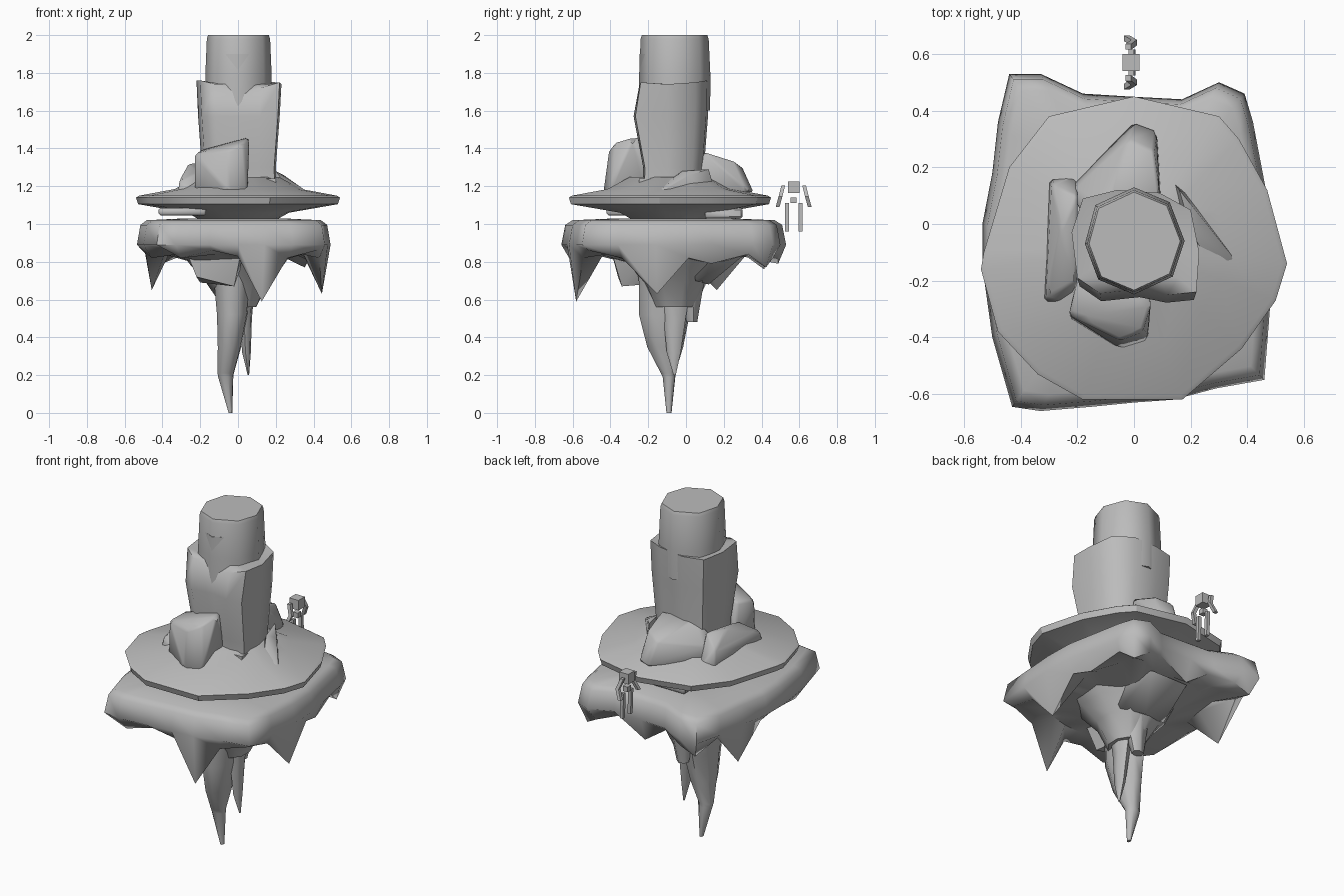
import bpy, bmesh, math
from mathutils import Vector

stone = bpy.data.materials.new("grey_stone")
stone.diffuse_color = (0.5, 0.5, 0.5, 1)


def finish(bm, name, angle=35):
    bmesh.ops.recalc_face_normals(bm, faces=bm.faces)
    me = bpy.data.meshes.new(name)
    bm.to_mesh(me)
    bm.free()
    ob = bpy.data.objects.new(name, me)
    bpy.context.collection.objects.link(ob)
    me.materials.append(stone)
    bpy.ops.object.select_all(action='DESELECT')
    ob.select_set(True)
    bpy.context.view_layer.objects.active = ob
    if angle:
        bpy.ops.object.shade_smooth_by_angle(angle=math.radians(angle))
    return ob


def loft(name, rings, angle=35):
    """Skin a stack of equal-length point rings and cap both ends."""
    bm = bmesh.new()
    rows = [[bm.verts.new(p) for p in r] for r in rings]
    n = len(rows[0])
    for a, b in zip(rows, rows[1:]):
        for i in range(n):
            j = (i + 1) % n
            bm.faces.new((a[i], a[j], b[j], b[i]))
    bm.faces.new(rows[0])
    bm.faces.new(rows[-1])
    return finish(bm, name, angle)


def hull(name, pts, angle=45, bevel=0.0):
    bm = bmesh.new()
    for p in pts:
        bm.verts.new(p)
    res = bmesh.ops.convex_hull(bm, input=bm.verts)
    junk = {e for k in ("geom_interior", "geom_unused") for e in res[k]
            if isinstance(e, bmesh.types.BMVert)}
    bmesh.ops.delete(bm, geom=list(junk), context='VERTS')
    if bevel:
        bmesh.ops.dissolve_limit(bm, angle_limit=0.1, verts=bm.verts, edges=bm.edges)
        bmesh.ops.bevel(bm, geom=list(bm.edges), offset=bevel, segments=1,
                        affect='EDGES', clamp_overlap=True)
    return finish(bm, name, angle)


def ring(outline, s, z, c):
    return [(c[0] + (p[0] - c[0]) * s, c[1] + (p[1] - c[1]) * s, z) for p in outline]


def spike(name, levels, n=7):
    """Stalactite from (x, y, z, rx, ry) levels."""
    loft(name, [[(x + rx * math.cos(math.tau * i / n + 0.3),
                  y + ry * math.sin(math.tau * i / n + 0.3), z) for i in range(n)]
                for x, y, z, rx, ry in levels], 60)


# island slab: outline x, y and the depth of the ragged skirt
skirt = [(-.43, -.645, .87), (-.33, -.66, .82), (-.15, -.645, .86), (0, -.63, .83),
         (.14, -.62, .59), (.29, -.58, .82), (.46, -.55, .86), (.475, -.36, .82),
         (.49, -.16, .63), (.485, .02, .82), (.46, .15, .79), (.42, .36, .84),
         (.39, .46, .77), (.3, .5, .82), (.17, .44, .87), (-.02, .45, .76),
         (-.18, .46, .86), (-.33, .53, .83), (-.44, .53, .79), (-.48, .36, .85),
         (-.5, .18, .65), (-.535, 0, .84), (-.535, -.15, .86), (-.5, -.4, .82)]
mid = (-.02, -.07)
edge = [(x, y, .89) for x, y, z in skirt]
hem = [(mid[0] + (x - mid[0]) * .91, mid[1] + (y - mid[1]) * .93, z) for x, y, z in skirt]
loft("island_slab", [ring(skirt, .5, 1.03, mid), ring(skirt, .9, 1.02, mid),
                     ring(skirt, .965, .995, mid), edge, hem,
                     ring(skirt, .72, .84, mid), ring(skirt, .45, .8, mid)], 60)

# wide thin disc with a raised middle
rim = [(.54, -.14), (.47, .12), (.37, .3), (.3, .38), (0, .45), (-.3, .38), (-.44, .2),
       (-.53, -.1), (-.54, -.16), (-.48, -.38), (-.34, -.53), (-.18, -.62), (.17, -.62),
       (.38, -.44), (.5, -.27)]
dc = (0, -.08)
loft("disc", [ring(rim, .3, 1.0, dc), ring(rim, .5, 1.06, dc), ring(rim, .98, 1.105, dc),
              ring(rim, 1, 1.14, dc), ring(rim, .97, 1.15, dc), ring(rim, .62, 1.185, dc),
              ring(rim, .4, 1.25, dc)], 30)
hull("ledge_front", [(x, y, z) for x in (-.42, -.17) for y in (-.42, -.2)
                     for z in (1.045, 1.085)], 45, .01)
hull("ledge_back", [(x, y, z) for x in (-.2, .2) for y in (.1, .3) for z in (1.03, 1.085)],
     45, .01)

# stone column: wide broken lower drum with ragged lip, narrower top drum
drum = [(.23, -.1, 1.74), (.2, .05, 1.75), (.09, .11, 1.76), (-.06, .12, 1.75),
        (-.18, .09, 1.75), (-.22, -.03, 1.76), (-.2, -.19, 1.76), (-.12, -.245, 1.74),
        (.02, -.23, 1.68), (.12, -.25, 1.72), (.22, -.24, 1.75)]
cc = (0, -.07)
belly = [(x * .96, y * .97 - (.035 if y < -.15 else 0), 1.57) for x, y, z in drum]
loft("column_lower", [ring(drum, .88, 1.15, cc), ring(drum, .87, 1.3, cc), belly, drum,
                      ring(drum, .7, 1.74, cc)], 55)
cap = [(0, .12), (.12, .07), (.17, -.06), (.13, -.18), (0, -.24), (-.12, -.19),
       (-.165, -.07), (-.13, .06)]
loft("column_upper", [ring(cap, 1.04, 1.6, cc), ring(cap, 1.05, 1.78, cc),
                      ring(cap, 1, 1.98, cc), ring(cap, .96, 2.0, cc)], 60)
hull("column_patch", [(x, y, z) for x, y in ((-.1, -.2), (0, -.247), (.09, -.2), (0, -.15))
                      for z in (1.7, 1.9)], 60)

# boulders around the foot of the column
hull("boulder_front", [(-.23, -.33, 1.15), (-.05, -.44, 1.17), (.05, -.41, 1.17),
                       (.05, -.2, 1.15), (-.2, -.18, 1.15), (-.23, -.32, 1.37),
                       (-.2, -.2, 1.39), (-.05, -.41, 1.39), (.03, -.38, 1.43),
                       (.06, -.28, 1.46), (.03, -.2, 1.45)], 50, .012)
hull("boulder_back", [(-.22, .14, 1.15), (0, .36, 1.17), (.08, .33, 1.17), (.1, .05, 1.15),
                      (-.21, .13, 1.26), (-.02, .3, 1.3), (.07, .26, 1.33),
                      (.09, .1, 1.38), (-.1, .05, 1.37), (-.2, .05, 1.3)], 50, .01)
hull("boulder_left", [(-.32, -.28, 1.15), (-.3, .16, 1.15), (-.2, .17, 1.15),
                      (-.22, -.29, 1.15), (-.31, -.26, 1.23), (-.29, .14, 1.26),
                      (-.26, -.02, 1.32), (-.2, .1, 1.33), (-.2, -.2, 1.28)], 50, .01)
hull("boulder_right", [(.13, .16, 1.15), (.2, .1, 1.15), (.36, -.13, 1.17),
                       (.28, -.17, 1.17), (.17, -.05, 1.15), (.16, .12, 1.29),
                       (.24, .02, 1.26), (.2, -.02, 1.28), (.34, -.12, 1.19)], 50)
hull("boulder_foot", [(x, y, z) for x in (.08, .2) for y in (-.25, .05)
                      for z in (1.15, 1.24)], 50)

# hanging rock under the island
hull("under_lump_front", [(-.28, -.36, .87), (.02, -.4, .87), (.05, -.2, .87),
                          (-.25, -.15, .87), (-.22, -.36, .72), (-.02, -.34, .67),
                          (-.05, -.22, .68), (-.2, -.2, .69)], 60)
hull("under_lump_back", [(-.22, .05, .87), (.22, .02, .87), (.12, .3, .83), (-.12, .3, .83),
                         (.14, .05, .7), (-.14, .08, .7), (.02, .12, .68)], 60)
spike("under_core", [(0, -.08, .87, .32, .3), (0, -.07, .78, .25, .24),
                     (0, -.06, .69, .17, .17), (.01, -.06, .56, .09, .11)], 9)
spike("root_main", [(-.03, -.1, .88, .15, .18), (-.03, -.1, .68, .1, .155),
                    (-.03, -.115, .52, .085, .14), (-.045, -.11, .35, .065, .1),
                    (-.065, -.095, .21, .045, .04), (-.065, -.09, .19, .042, .035),
                    (-.04, -.09, 0, .01, .014)], 8)
spike("root_side", [(.03, -.06, .75, .07, .1), (.04, -.06, .5, .035, .06),
                    (.045, -.065, .32, .024, .038), (.055, -.06, .2, .004, .006)], 6)
spike("root_back", [(.02, .02, .87, .13, .12), (.01, .02, .65, .07, .07),
                    (0, .03, .48, .035, .03)], 6)


# small jointed figure standing at the back
def limb(name, a, b, w):
    a, b = Vector(a), Vector(b)
    hull(name, [p + Vector((sx * w, sy * w, 0)) for p in (a, b)
                for sx in (-1, 1) for sy in (-1, 1)], 0)


limb("figure_head", (-.01, .57, 1.165), (-.01, .57, 1.225), .03)
limb("figure_body", (-.01, .57, 1.11), (-.01, .57, 1.14), .016)
for side, tag in ((-1, "near"), (1, "far")):
    y = .57 + side * .036
    limb("figure_leg_" + tag, (-.005, y, .96), (-.01, y, 1.11), .01)
    limb("figure_upper_arm_" + tag, (-.02, .57 + side * .055, 1.205),
         (0, .57 + side * .07, 1.145), .01)
    limb("figure_lower_arm_" + tag, (0, .57 + side * .07, 1.145),
         (-.025, .57 + side * .085, 1.09), .01)
